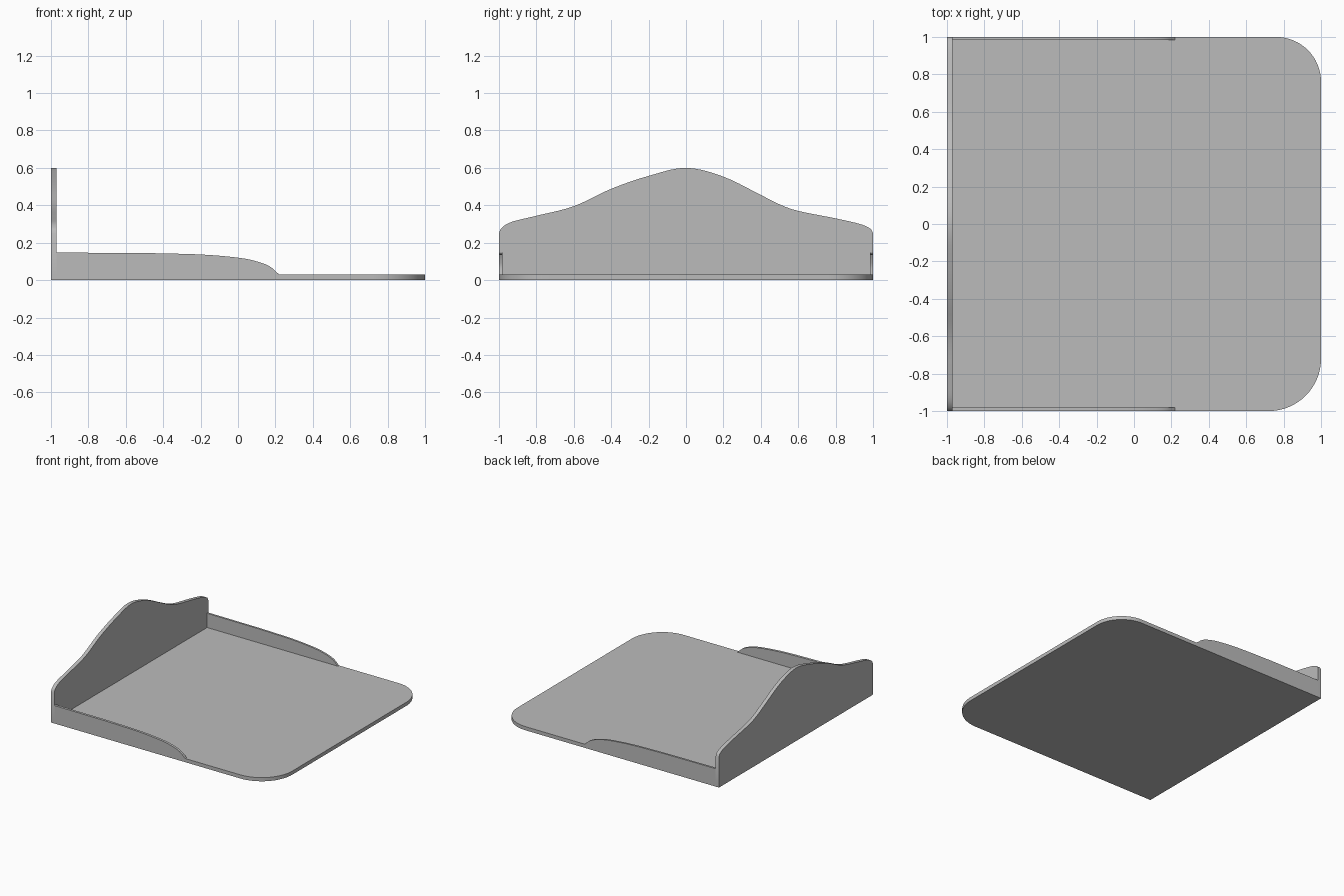
import bpy, bmesh, math
from mathutils import Vector

cube = bpy.data.objects.get("Cube")
if cube:
    bpy.data.objects.remove(cube, do_unlink=True)

grey = bpy.data.materials.new("plain grey")
grey.use_nodes = True
grey.diffuse_color = (0.5, 0.5, 0.5, 1)
grey.node_tree.nodes["Principled BSDF"].inputs["Base Color"].default_value = (0.5, 0.5, 0.5, 1)


def smooth_path(points, steps=5):
    """Catmull-Rom curve through the points."""
    p = [Vector(q) for q in points]
    p = [2 * p[0] - p[1]] + p + [2 * p[-1] - p[-2]]
    path = []
    for a, b, c, d in zip(p, p[1:], p[2:], p[3:]):
        for i in range(steps):
            t = i / steps
            path.append(0.5 * (2 * b + (c - a) * t + (2 * a - 5 * b + 4 * c - d) * t**2
                               + (3 * b - a - 3 * c + d) * t**3))
    return path + [p[-2]]


def arc(cx, cy, radius, start, steps=16):
    """Quarter circle, counter-clockwise from the start angle."""
    angles = [math.radians(start + 90 * i / steps) for i in range(steps + 1)]
    return [(cx + radius * math.cos(a), cy + radius * math.sin(a)) for a in angles]


def extrude_outline(name, outline, place, offset):
    """Extrude a flat outline, placed in 3D by a function, along the offset."""
    bm = bmesh.new()
    face = bm.faces.new([bm.verts.new(place(u, v)) for u, v in outline])
    new = bmesh.ops.extrude_face_region(bm, geom=[face])["geom"]
    moved = [g for g in new if isinstance(g, bmesh.types.BMVert)]
    bmesh.ops.translate(bm, verts=moved, vec=offset)
    if not face.is_valid or len(bm.faces) < len(outline) + 2:
        bm.faces.new([v for v in bm.verts if v not in moved])
    bmesh.ops.recalc_face_normals(bm, faces=bm.faces)
    mesh = bpy.data.meshes.new(name)
    bm.to_mesh(mesh)
    bm.free()
    mesh.materials.append(grey)
    obj = bpy.data.objects.new(name, mesh)
    bpy.context.collection.objects.link(obj)
    bpy.ops.object.select_all(action='DESELECT')
    obj.select_set(True)
    bpy.context.view_layer.objects.active = obj
    bpy.ops.object.shade_smooth_by_angle(angle=math.radians(30))
    return obj


BASE = 0.03    # thickness of base and end panel

# Base plate with two rounded corners
front_r, back_r = 0.28, 0.24
plate = [(-1, 1), (-1, -1)]
plate += arc(1 - front_r, -1 + front_r, front_r, 270)
plate += arc(1 - back_r, 1 - back_r, back_r, 0)
extrude_outline("base_plate", plate, lambda x, y: (x, y, 0), (0, 0, BASE))

# Tall end panel with a wavy crest
crest = [(-1, 0.25), (-0.985, 0.28), (-0.93, 0.312), (-0.8, 0.344), (-0.6, 0.395),
         (-0.4, 0.488), (-0.2, 0.557), (0, 0.6), (0.2, 0.553), (0.4, 0.455), (0.5, 0.405),
         (0.6, 0.37), (0.8, 0.33), (0.93, 0.3), (0.985, 0.275), (1, 0.25)]
panel = [(-1, BASE)] + smooth_path(crest) + [(1, BASE)]
extrude_outline("end_panel", panel, lambda y, z: (-1, y, z), (BASE, 0, 0))

# Low side rails that taper down toward the open end
slope = [(-0.5, 0.145), (-0.2, 0.137), (0, 0.12), (0.1, 0.1), (0.17, 0.073), (0.22, BASE)]
rail = [(BASE - 1, BASE), (BASE - 1, 0.147)] + smooth_path(slope)
for name, side, thick in (("front_rail", -1, 0.02), ("back_rail", 1, 0.016)):
    extrude_outline(name, rail, lambda x, z: (x, side, z), (0, -side * thick, 0))
